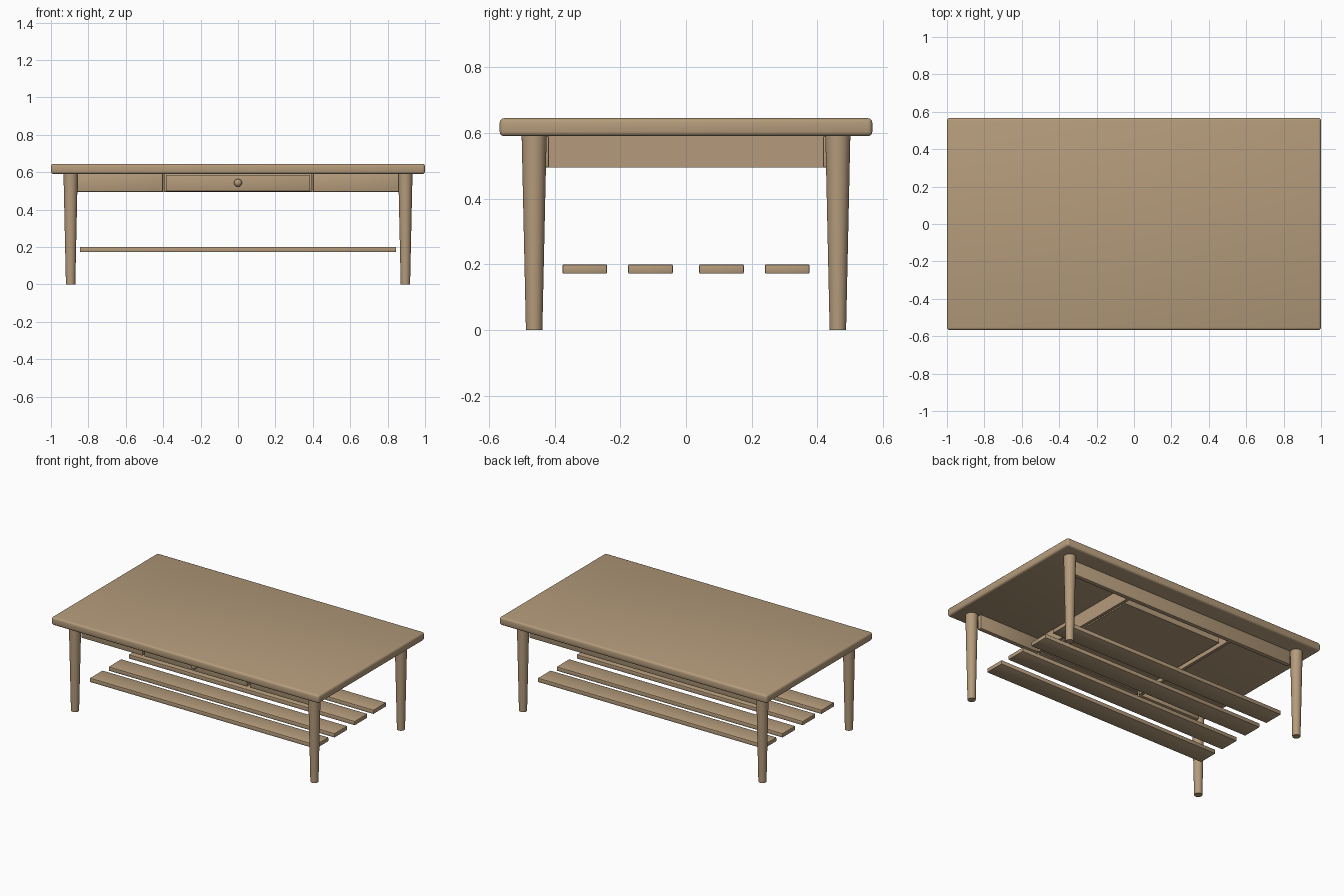
import bpy
from math import pi, radians

if "Cube" in bpy.data.objects:
    bpy.data.objects.remove(bpy.data.objects["Cube"])

wood = bpy.data.materials.new("wood")
wood.diffuse_color = (0.46, 0.33, 0.20, 1)
wood.use_nodes = True
wood.node_tree.nodes["Principled BSDF"].inputs["Base Color"].default_value = wood.diffuse_color


def finish(ob, name):
    ob.name = name
    ob.data.materials.append(wood)
    bpy.ops.object.shade_smooth_by_angle(angle=radians(35))
    return ob


def box(name, x, y, z, bevel=0.004, segments=2):
    """Bevelled box given by its (min, max) on each axis."""
    spans = (x, y, z)
    bpy.ops.mesh.primitive_cube_add(size=1, location=[(a + b) / 2 for a, b in spans])
    ob = bpy.context.object
    ob.scale = [b - a for a, b in spans]
    bpy.ops.object.transform_apply(location=False, rotation=False, scale=True)
    if bevel:
        mod = ob.modifiers.new("bevel", 'BEVEL')
        mod.width = bevel
        mod.segments = segments
        bpy.ops.object.modifier_apply(modifier=mod.name)
    return finish(ob, name)


# Table top with rounded edges
box("table_top", (-1, 1), (-0.567, 0.567), (0.59, 0.645), 0.014, 3)

# Round tapered legs
for sx, side in ((-1, "left"), (1, "right")):
    for sy, end in ((-1, "front"), (1, "back")):
        bpy.ops.mesh.primitive_cone_add(vertices=32, radius1=0.025, radius2=0.038,
                                        depth=0.592, location=(sx * 0.895, sy * 0.462, 0.296))
        finish(bpy.context.object, f"{end}_{side}_leg")

# Aprons: one long at the back, two short beside the drawer
Z = (0.495, 0.591)
box("back_apron", (-0.86, 0.86), (0.417, 0.447), Z)
box("front_left_apron", (-0.86, -0.402), (-0.447, -0.417), Z)
box("front_right_apron", (0.402, 0.86), (-0.447, -0.417), Z)

# Cross rails carrying the drawer
box("left_cross_rail", (-0.41, -0.39), (-0.42, 0.42), Z, 0)
box("right_cross_rail", (0.39, 0.41), (-0.42, 0.42), Z, 0)

# Drawer: front, box and knob
box("drawer_front", (-0.385, 0.385), (-0.452, -0.417), (0.498, 0.586))
box("drawer_bottom", (-0.37, 0.37), (-0.42, 0.36), (0.505, 0.515), 0)
box("drawer_left_side", (-0.37, -0.355), (-0.42, 0.36), (0.51, 0.575), 0)
box("drawer_right_side", (0.355, 0.37), (-0.42, 0.36), (0.51, 0.575), 0)
box("drawer_back", (-0.356, 0.356), (0.345, 0.36), (0.51, 0.575), 0)
bpy.ops.mesh.primitive_uv_sphere_add(segments=20, ring_count=12, radius=0.021,
                                     location=(0, -0.468, 0.543), rotation=(pi / 2, 0, 0))
finish(bpy.context.object, "drawer_knob")

# Lower shelf slats
for i, y in enumerate((-0.308, -0.108, 0.108, 0.308)):
    box(f"shelf_slat_{i + 1}", (-0.845, 0.845), (y - 0.068, y + 0.068), (0.172, 0.2))
